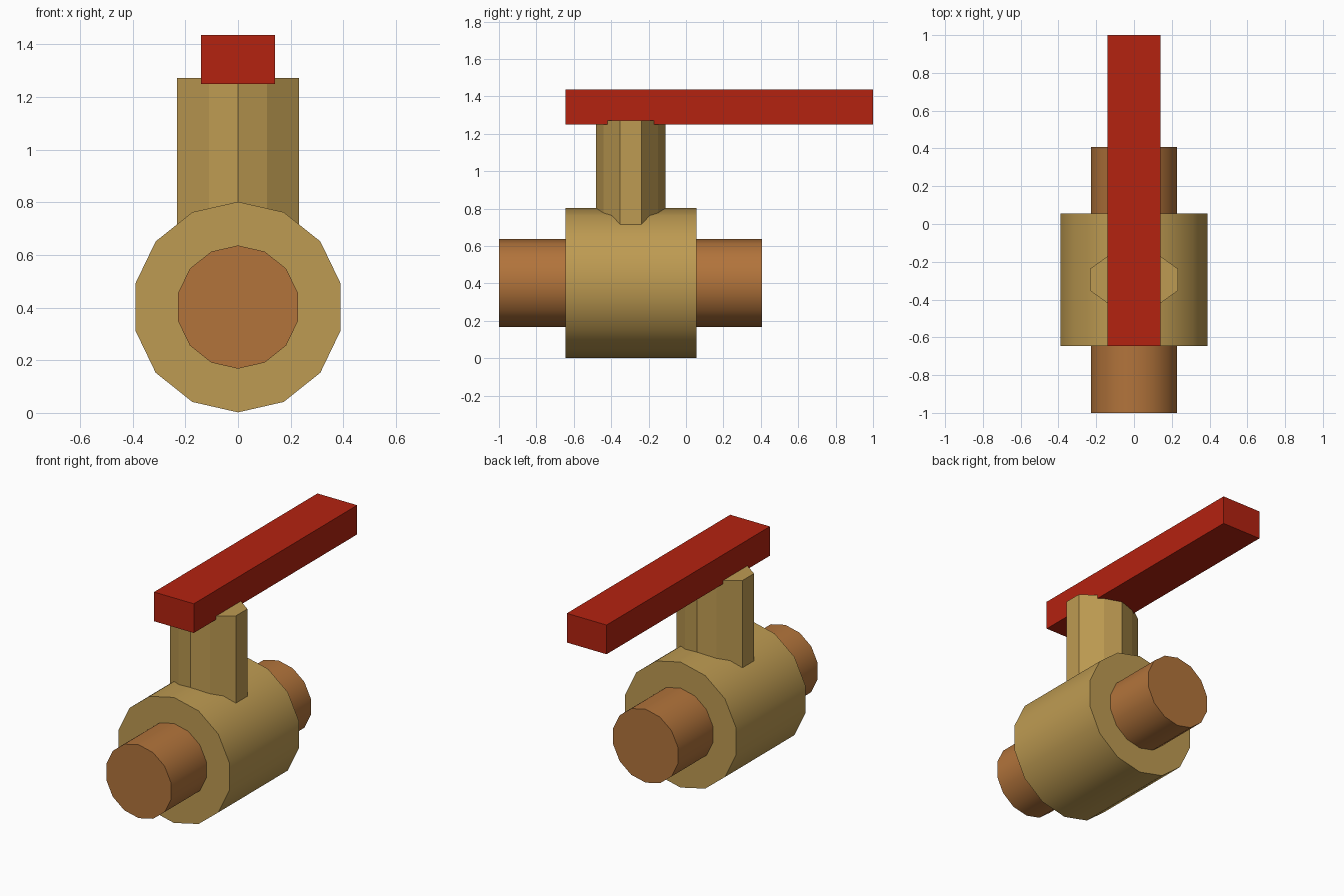
import bpy, bmesh, math
from mathutils import Vector

cube = bpy.data.objects.get("Cube")
if cube:
    bpy.data.objects.remove(cube, do_unlink=True)


def material(name, rgb):
    mat = bpy.data.materials.new(name)
    mat.use_nodes = True
    mat.diffuse_color = (*rgb, 1)
    mat.node_tree.nodes["Principled BSDF"].inputs["Base Color"].default_value = (*rgb, 1)
    return mat


brass = material("brass", (0.515, 0.328, 0.084))
copper = material("copper", (0.445, 0.174, 0.044))
red = material("red_paint", (0.456, 0.016, 0.005))


def prism(name, outline, direction, mat, smooth=False):
    """Extrude a closed outline of 3D points along a direction."""
    bm = bmesh.new()
    base = bm.faces.new([bm.verts.new(p) for p in outline])
    cap = bmesh.ops.extrude_face_region(bm, geom=[base], use_keep_orig=True)
    moved = [v for v in cap["geom"] if isinstance(v, bmesh.types.BMVert)]
    bmesh.ops.translate(bm, vec=Vector(direction), verts=moved)
    bmesh.ops.recalc_face_normals(bm, faces=bm.faces)
    mesh = bpy.data.meshes.new(name)
    bm.to_mesh(mesh)
    bm.free()
    mesh.materials.append(mat)
    obj = bpy.data.objects.new(name, mesh)
    bpy.context.collection.objects.link(obj)
    if smooth:
        bpy.ops.object.select_all(action="DESELECT")
        obj.select_set(True)
        bpy.context.view_layer.objects.active = obj
        bpy.ops.object.shade_smooth_by_angle(angle=math.radians(35))
    return obj


def tube(name, radius, y0, y1, mat, sides=14, z=0.402):
    """Horizontal cylinder with a corner pointing straight up."""
    ring = []
    for i in range(sides):
        a = math.tau * i / sides
        ring.append((radius * math.sin(a), y0, z + radius * math.cos(a)))
    return prism(name, ring, (0, y1 - y0, 0), mat, smooth=True)


# Pipe running through the valve body
tube("pipe", 0.234, -1, 0.407, copper)
tube("valve_body", 0.4, -0.645, 0.055, brass)

# Ten-sided stem, mirrored from one quarter of its outline
stem_y = -0.295
quarter = [(0.11, 0.146), (0.232, 0.058)]
right = [(0, 0.185)] + quarter + [(x, -y) for x, y in reversed(quarter)] + [(0, -0.185)]
left = [(-x, y) for x, y in reversed(right[1:-1])]
prism("stem", [(x, stem_y + y, 0.45) for x, y in right + left], (0, 0, 0.822), brass)

# Lever handle
half = 0.14
corners = [(-half, -0.645), (half, -0.645), (half, 1), (-half, 1)]
prism("lever_handle", [(x, y, 1.25) for x, y in corners], (0, 0, 0.186), red)
